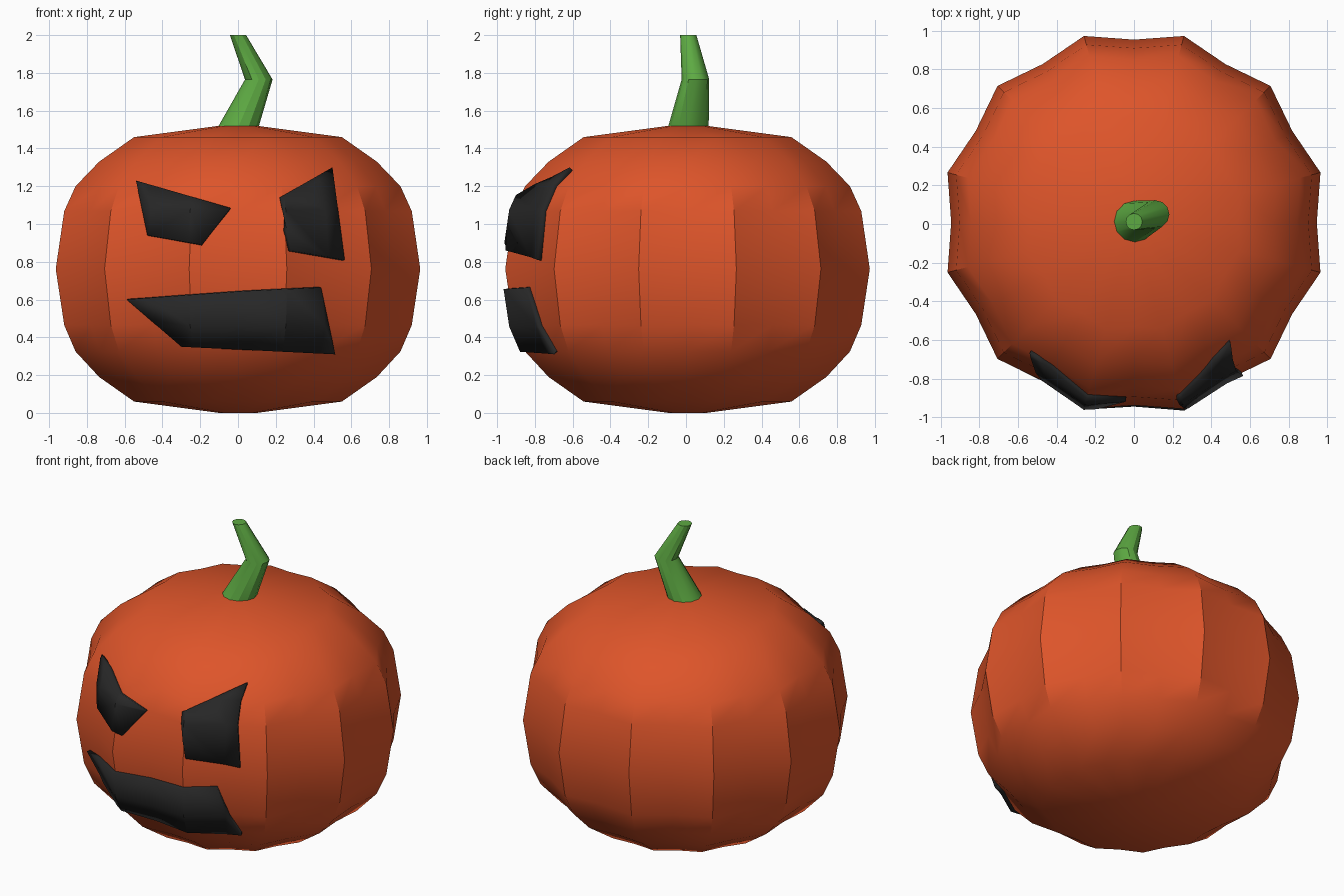
import bpy, bmesh, math
from mathutils import Vector

if "Cube" in bpy.data.objects:
    bpy.data.objects.remove(bpy.data.objects["Cube"])

CY = 0.008  # body centre in y


def material(name, rgb):
    m = bpy.data.materials.new(name)
    m.diffuse_color = (*rgb, 1)
    m.use_nodes = True
    m.node_tree.nodes["Principled BSDF"].inputs["Base Color"].default_value = m.diffuse_color
    return m


def finish(bm, name, mat, angle=30):
    bmesh.ops.recalc_face_normals(bm, faces=bm.faces)
    me = bpy.data.meshes.new(name)
    bm.to_mesh(me)
    bm.free()
    ob = bpy.data.objects.new(name, me)
    bpy.context.collection.objects.link(ob)
    me.materials.append(mat)
    bpy.ops.object.select_all(action='DESELECT')
    ob.select_set(True)
    bpy.context.view_layer.objects.active = ob
    bpy.ops.object.shade_smooth_by_angle(angle=math.radians(angle))
    return ob


def loft(rings, caps=True):
    """Skin a list of closed rings of points."""
    bm = bmesh.new()
    vs = [[bm.verts.new(p) for p in ring] for ring in rings]
    n = len(vs[0])
    for a, b in zip(vs, vs[1:]):
        for i in range(n):
            j = (i + 1) % n
            bm.faces.new((a[i], a[j], b[j], b[i]))
    if caps:
        bm.faces.new(vs[0][::-1])
        bm.faces.new(vs[-1])
    bmesh.ops.recalc_face_normals(bm, faces=bm.faces)
    return bm


# half width of the ribbed body at each height
PROFILE = [(0.10, 0), (0.55, 0.06), (0.735, 0.19), (0.86, 0.325), (0.92, 0.465),
           (0.965, 0.762), (0.92, 1.068), (0.86, 1.20), (0.735, 1.33),
           (0.55, 1.46), (0.10, 1.52)]


def body(scale=1.0):
    rings = []
    for w, z in PROFILE:
        ring = []
        for i in range(24):
            a = math.radians(15 * i)
            r = scale * w / math.cos(math.radians(15)) * (1 if i % 2 else 0.947)
            ring.append((r * math.cos(a), CY + r * math.sin(a), 0.76 + (z - 0.76) * scale))
        rings.append(ring)
    return loft(rings)


orange = material("orange", (0.73, 0.09, 0.023))
green = material("green", (0.11, 0.40, 0.055))
black = material("black", (0.02, 0.02, 0.02))

finish(body(), "pumpkin_body", orange)

# crooked stem: centre, radius
STEM = [((0, 0.012, 1.51), 0.108), ((0.11, 0.05, 1.765), 0.073), ((0, 0.012, 2.0), 0.043)]
rings = []
for k, (c, r) in enumerate(STEM):
    rings.append([(c[0] + r * math.cos(i * math.pi / 6), c[1] + r * math.sin(i * math.pi / 6), c[2])
                  for i in range(12)])
finish(loft(rings), "stem", green)


def face_patch(name, outline):
    """Cut a slightly enlarged body skin to a convex outline (x, z, clockwise), then thicken it."""
    bm = body(1.026)

    def cut(co, no):
        bmesh.ops.bisect_plane(bm, geom=bm.verts[:] + bm.edges[:] + bm.faces[:],
                               plane_co=co, plane_no=no, clear_outer=True)
    cut((0, -0.2, 0), (0, 1, 0))
    for (x0, z0), (x1, z1) in zip(outline, outline[1:] + outline[:1]):
        cut((x0, 0, z0), Vector((z0 - z1, 0, x1 - x0)).normalized())
    ob = finish(bm, name, black)
    for f in ob.data.polygons:
        if f.normal.y > 0:
            ob.data.flip_normals()
            break
    mod = ob.modifiers.new("thickness", 'SOLIDIFY')
    mod.thickness = 0.04
    mod.offset = -1
    return ob


face_patch("left_eye", [(-0.54, 1.23), (-0.04, 1.085), (-0.19, 0.89), (-0.48, 0.94)])
face_patch("right_eye", [(0.22, 1.14), (0.50, 1.30), (0.565, 0.81), (0.28, 0.86)])
face_patch("mouth", [(-0.59, 0.60), (0.02, 0.643), (0.44, 0.663), (0.515, 0.31), (-0.30, 0.35)])
